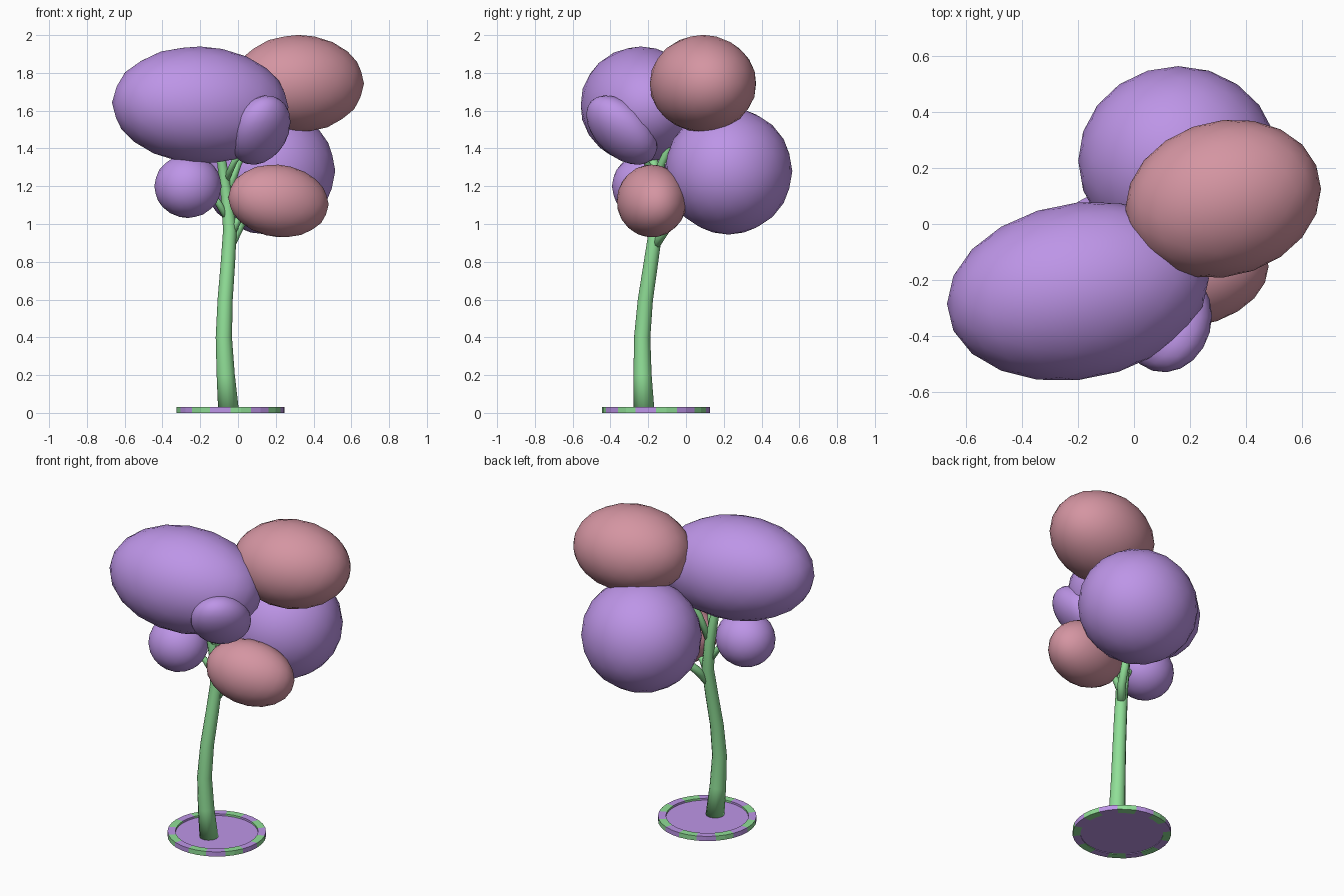
import bpy, bmesh, math
from mathutils import Matrix, Vector

if "Cube" in bpy.data.objects:
    bpy.data.objects.remove(bpy.data.objects["Cube"])


def material(name, rgb):
    m = bpy.data.materials.new(name)
    m.diffuse_color = (*rgb, 1)
    m.use_nodes = True
    m.node_tree.nodes["Principled BSDF"].inputs["Base Color"].default_value = m.diffuse_color
    return m


PURPLE = material("purple", (0.51, 0.30, 0.80))
PINK = material("pink", (0.66, 0.30, 0.36))
GREEN = material("green", (0.28, 0.74, 0.31))


def add_mesh(name, bm, mats, smooth=False):
    me = bpy.data.meshes.new(name)
    bm.to_mesh(me)
    bm.free()
    for m in mats:
        me.materials.append(m)
    for p in me.polygons:
        p.use_smooth = smooth
    ob = bpy.data.objects.new(name, me)
    bpy.context.collection.objects.link(ob)
    return ob


def ellipsoid(name, centre, half, skew, mat):
    """Tilted ellipsoid from its half extents and its xy, xz, yz skew."""
    a, b, c = (h * h for h in half)
    xy, xz, yz = skew
    l00 = math.sqrt(a)
    l10, l20 = xy / l00, xz / l00
    l11 = math.sqrt(b - l10 ** 2)
    l21 = (yz - l20 * l10) / l11
    l22 = math.sqrt(c - l20 ** 2 - l21 ** 2)
    shape = Matrix(((l00, 0, 0), (l10, l11, 0), (l20, l21, l22))).to_4x4()
    bm = bmesh.new()
    bmesh.ops.create_icosphere(bm, subdivisions=3, radius=1.0)
    bm.transform(Matrix.Translation(centre) @ shape)
    add_mesh(name, bm, [mat], True)


# Foliage clumps
ellipsoid("foliage_top_left", (-0.20, -0.24, 1.63), (0.467, 0.32, 0.31), (0.021, -0.006, 0), PURPLE)
ellipsoid("foliage_top_right", (0.318, 0.09, 1.743), (0.349, 0.283, 0.258), (0.012, 0, 0), PINK)
ellipsoid("foliage_back", (0.158, 0.225, 1.28), (0.357, 0.338, 0.336), (0, 0, 0), PURPLE)
ellipsoid("foliage_low_left", (-0.265, -0.225, 1.20), (0.178, 0.167, 0.168), (0, 0, 0), PURPLE)
ellipsoid("foliage_low_front", (0.214, -0.181, 1.122), (0.266, 0.186, 0.193), (0.008, -0.005, 0), PINK)
ellipsoid("foliage_front", (0.116, -0.34, 1.497), (0.162, 0.189, 0.184), (0.002, 0.007, -0.0155), PURPLE)


def stem(name, points, sides=12):
    """Round tapered tube through (x, y, z, radius) points, capped."""
    bm = bmesh.new()
    pos = [Vector(p[:3]) for p in points]
    rings = []
    for i, p in enumerate(points):
        d = pos[min(i + 1, len(pos) - 1)] - pos[max(i - 1, 0)]
        if i == 0 and p[2] < 0.1:
            d = Vector((0, 0, 1))
        q = Vector((0, 0, 1)).rotation_difference(d)
        rings.append([bm.verts.new(pos[i] + q @ Vector((
            p[3] * math.cos(math.tau * k / sides),
            p[3] * math.sin(math.tau * k / sides), 0))) for k in range(sides)])
    for r, s in zip(rings, rings[1:]):
        for k in range(sides):
            n = (k + 1) % sides
            bm.faces.new((r[k], r[n], s[n], s[k]))
    bm.faces.new(rings[0][::-1])
    bm.faces.new(rings[-1])
    add_mesh(name, bm, [GREEN], True)


# Trunk and branches
stem("trunk", [(-0.05, -0.222, 0.01, 0.055), (-0.065, -0.23, 0.2, 0.048),
               (-0.075, -0.232, 0.4, 0.043), (-0.068, -0.215, 0.6, 0.040),
               (-0.053, -0.185, 0.8, 0.038), (-0.043, -0.16, 0.97, 0.036),
               (-0.06, -0.155, 1.15, 0.031), (-0.085, -0.17, 1.32, 0.025),
               (-0.13, -0.20, 1.48, 0.02)])
stem("branch_back", [(-0.045, -0.17, 0.88, 0.026), (0.0, -0.11, 0.97, 0.025), (0.07, 0.03, 1.12, 0.02)])
stem("branch_low_front", [(-0.045, -0.16, 0.93, 0.022), (0.0, -0.165, 1.02, 0.02), (0.09, -0.175, 1.09, 0.016)])
stem("branch_low_left", [(-0.05, -0.16, 1.02, 0.02), (-0.11, -0.18, 1.12, 0.018), (-0.2, -0.21, 1.18, 0.014)])
stem("branch_top_right", [(-0.06, -0.155, 1.15, 0.022), (0.0, -0.13, 1.32, 0.02), (0.15, 0.0, 1.6, 0.014)])
stem("branch_front", [(-0.07, -0.16, 1.22, 0.018), (-0.02, -0.21, 1.33, 0.016), (0.07, -0.3, 1.45, 0.012)])

# Striped base rim: square section swept round, alternating colours
BASE = Vector((-0.04, -0.158, 0))
SIDES = 32
bm = bmesh.new()
section = [(0.24, 0.0), (0.286, 0.0), (0.286, 0.03), (0.24, 0.03)]
loops = []
for k in range(SIDES):
    a = math.tau * k / SIDES
    loops.append([bm.verts.new(BASE + Vector((r * math.cos(a), r * math.sin(a), z))) for r, z in section])
for k in range(SIDES):
    p, q = loops[k], loops[(k + 1) % SIDES]
    for j in range(4):
        n = (j + 1) % 4
        f = bm.faces.new((p[j], q[j], q[n], p[n]))
        f.material_index = (k // 2) % 2
bmesh.ops.recalc_face_normals(bm, faces=bm.faces)
add_mesh("base_rim", bm, [GREEN, PURPLE])

# Recessed base disc
bm = bmesh.new()
bmesh.ops.create_cone(bm, cap_ends=True, segments=SIDES, radius1=0.243, radius2=0.243, depth=0.014,
                      matrix=Matrix.Translation(BASE + Vector((0, 0, 0.011))))
add_mesh("base_disc", bm, [PURPLE])
